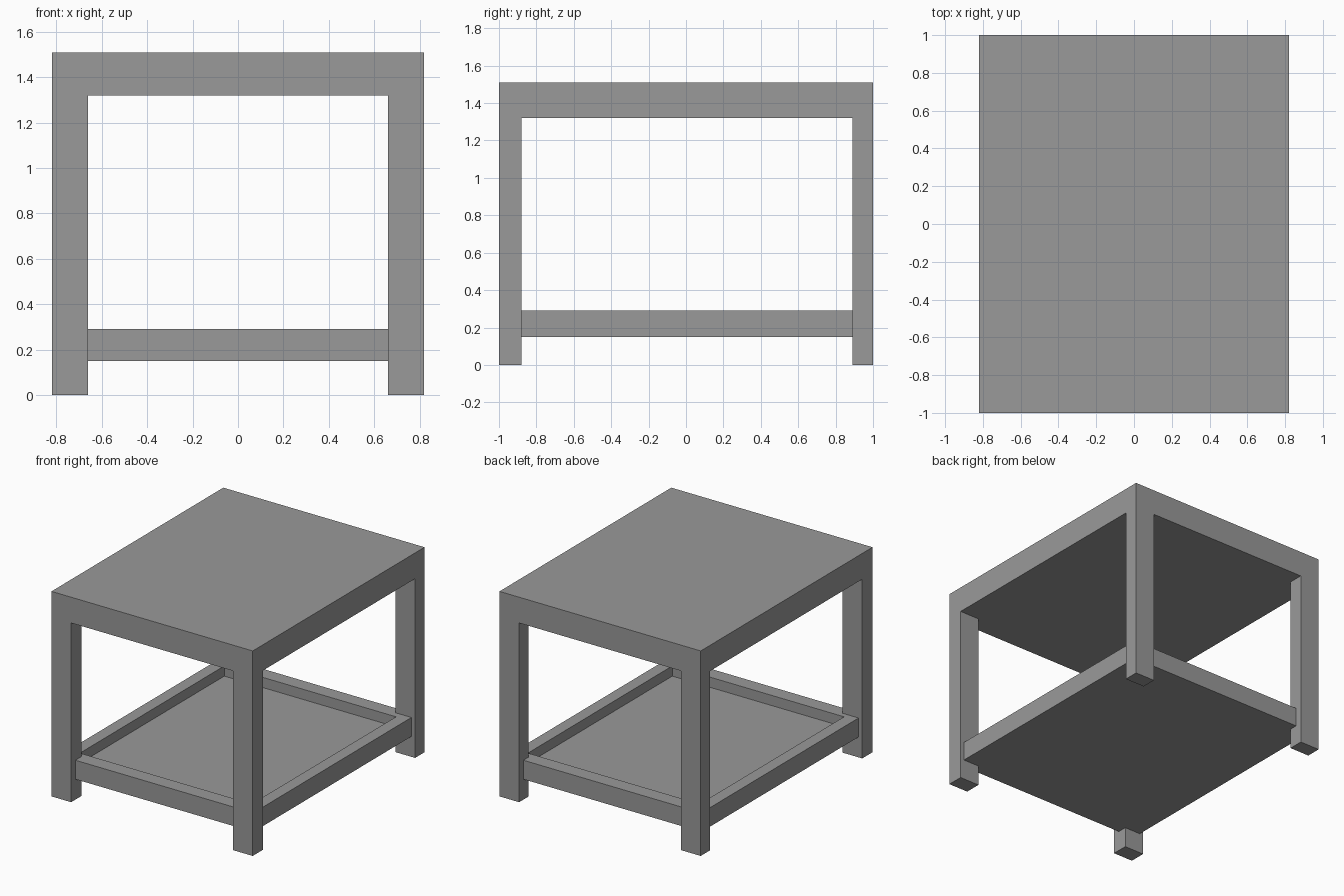
import bpy
import bmesh
from mathutils import Matrix, Vector

if "Cube" in bpy.data.objects:
    bpy.data.objects.remove(bpy.data.objects["Cube"], do_unlink=True)

HALF_X, HALF_Y = 0.82, 1.0
TOP, UNDERSIDE = 1.51, 1.32
LEG_X = 0.66                      # inner faces of the legs
LEG_FRONT, LEG_BACK = -0.88, 0.89

grey = bpy.data.materials.new("plain grey")
grey.use_nodes = True
grey.diffuse_color = (0.32, 0.32, 0.32, 1)
grey.node_tree.nodes["Principled BSDF"].inputs["Base Color"].default_value = grey.diffuse_color


def box(half_x, half_y, bottom, top):
    bm = bmesh.new()
    size = Matrix.Diagonal((2 * half_x, 2 * half_y, top - bottom, 1))
    bmesh.ops.create_cube(bm, size=1, matrix=Matrix.Translation((0, 0, (bottom + top) / 2)) @ size)
    return bm


def finish(bm, name):
    bmesh.ops.recalc_face_normals(bm, faces=bm.faces)
    mesh = bpy.data.meshes.new(name)
    bm.to_mesh(mesh)
    bm.free()
    mesh.materials.append(grey)
    obj = bpy.data.objects.new(name, mesh)
    bpy.context.scene.collection.objects.link(obj)
    return obj


def underside(bm):
    return [f for f in bm.faces if f.normal.z < -0.9]


# Thick tabletop with the legs extruded from its underside corners
bm = box(HALF_X, HALF_Y, UNDERSIDE, TOP)
cuts = [((x, 0, 0), (1, 0, 0)) for x in (-LEG_X, LEG_X)]
cuts += [((0, y, 0), (0, 1, 0)) for y in (LEG_FRONT, LEG_BACK)]
for point, normal in cuts:
    bmesh.ops.bisect_plane(bm, geom=bm.verts[:] + bm.edges[:] + bm.faces[:],
                           plane_co=point, plane_no=normal)
bm.normal_update()
corners = []
for face in underside(bm):
    c = face.calc_center_median()
    if abs(c.x) > LEG_X and not LEG_FRONT < c.y < LEG_BACK:
        corners.append(face)
for face in bmesh.ops.extrude_discrete_faces(bm, faces=corners)["faces"]:
    bmesh.ops.translate(bm, verts=face.verts, vec=Vector((0, 0, -UNDERSIDE)))
bmesh.ops.remove_doubles(bm, verts=bm.verts, dist=0.0001)
# Merge the flat faces left by the cuts
bmesh.ops.dissolve_limit(bm, angle_limit=0.01, verts=bm.verts, edges=bm.edges)
finish(bm, "tabletop_and_legs")

# Lower shelf: a shallow tray held between the legs
bm = box(0.79, 0.95, 0.15, 0.29)
bm.normal_update()
top_face = next(f for f in bm.faces if f.normal.z > 0.9)
floor = bmesh.ops.extrude_discrete_faces(bm, faces=[top_face])["faces"][0]
for v in floor.verts:
    v.co.x *= 0.70 / 0.79
    v.co.y *= 0.84 / 0.95
rim_verts = floor.verts[:]
floor = bmesh.ops.extrude_discrete_faces(bm, faces=[floor])["faces"][0]
bmesh.ops.translate(bm, verts=floor.verts, vec=(0, 0, -0.075))
bmesh.ops.remove_doubles(bm, verts=bm.verts, dist=0.0001)
finish(bm, "lower_tray_shelf")
